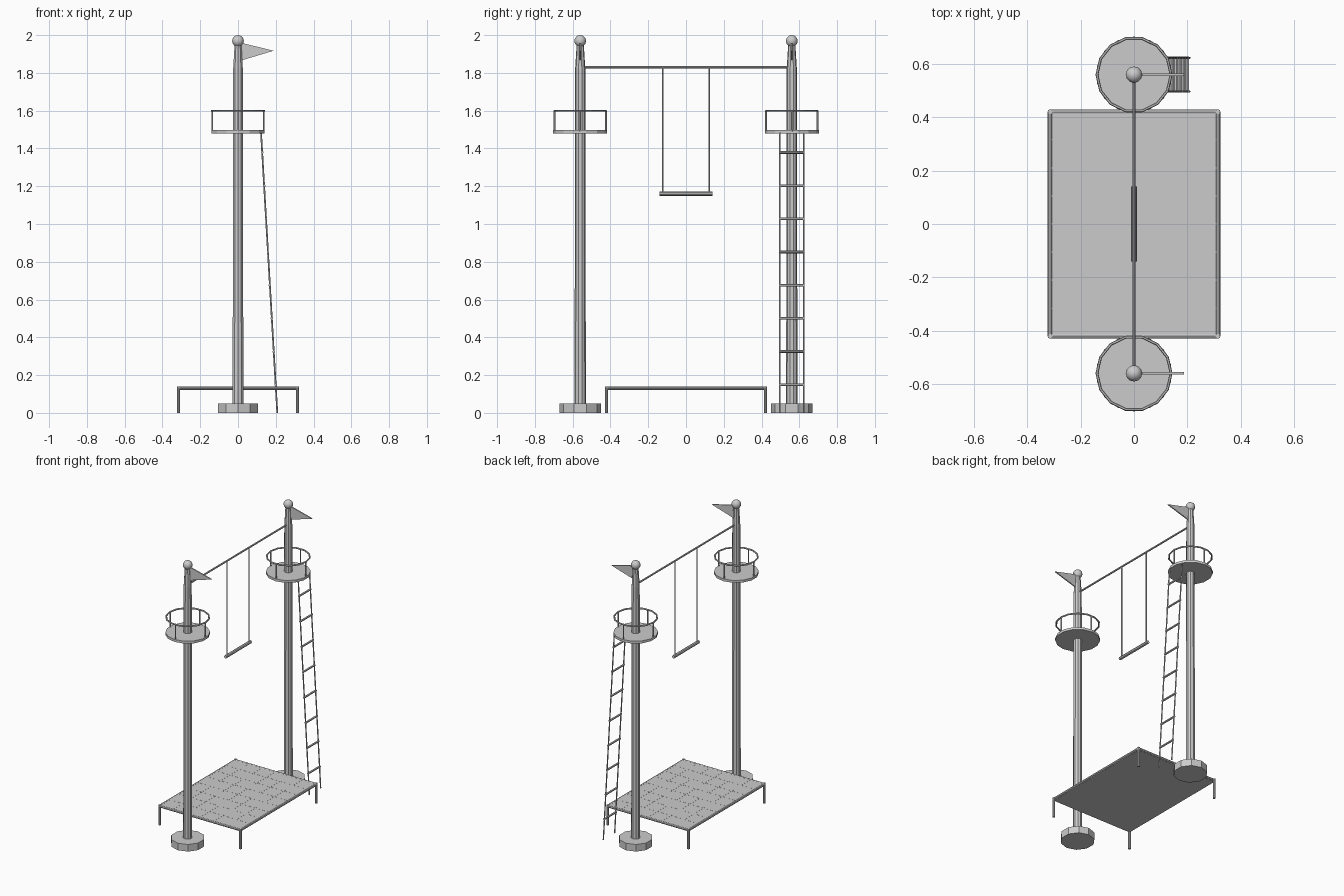
import bpy, math
from mathutils import Vector

if "Cube" in bpy.data.objects:
    bpy.data.objects.remove(bpy.data.objects["Cube"])

grey = bpy.data.materials.new("plain grey")
grey.diffuse_color = (0.6, 0.6, 0.6, 1)
grey.use_nodes = True
grey.node_tree.nodes["Principled BSDF"].inputs["Base Color"].default_value = grey.diffuse_color


def finish(name):
    ob = bpy.context.object
    ob.name = name
    ob.data.materials.append(grey)
    return ob


def cone(name, a, b, r1, r2, n=10):
    """Straight or tapered round bar from a to b."""
    a, b = Vector(a), Vector(b)
    d = b - a
    bpy.ops.mesh.primitive_cone_add(vertices=n, radius1=r1, radius2=r2, depth=d.length,
                                    location=(a + b) / 2)
    ob = finish(name)
    ob.rotation_euler = d.to_track_quat('Z', 'Y').to_euler() if d.xy.length > 1e-6 else (0, 0, 0)
    return ob


def rod(name, a, b, r, n=8):
    return cone(name, a, b, r, r, n)


def box(name, loc, size):
    bpy.ops.mesh.primitive_cube_add(size=1, location=loc)
    ob = finish(name)
    ob.scale = size
    return ob


# two masts with foot, lookout platform, rail, ball and pennant
for side, y in (("near", -0.56), ("far", 0.56)):
    rod(side + "_base", (0, y, 0), (0, y, 0.05), 0.11, 10)
    cone(side + "_pole", (0, y, 0.05), (0, y, 1.82), 0.030, 0.027, 10)
    cone(side + "_pole_tip", (0, y, 1.82), (0, y, 1.95), 0.027, 0.019, 10)
    bpy.ops.mesh.primitive_uv_sphere_add(segments=12, ring_count=8, radius=0.031,
                                         location=(0, y, 1.969))
    finish(side + "_ball")
    bpy.ops.object.shade_smooth_by_angle(angle=math.radians(40))
    rod(side + "_platform", (0, y, 1.48), (0, y, 1.497), 0.143, 14)
    bpy.ops.mesh.primitive_torus_add(major_segments=14, minor_segments=6, major_radius=0.139,
                                     minor_radius=0.0055, location=(0, y, 1.6))
    finish(side + "_guard_rail")
    for i in range(4):
        a = i * math.pi / 2
        px, py = 0.136 * math.cos(a), y + 0.136 * math.sin(a)
        rod(f"{side}_rail_post_{i}", (px, py, 1.49), (px, py, 1.6), 0.0045, 6)
    # triangular pennant, thin prism
    tri = [(0.015, 1.96), (0.015, 1.865), (0.188, 1.917)]
    verts = [(x, y + t, z) for t in (-0.004, 0.004) for x, z in tri]
    me = bpy.data.meshes.new(side + "_flag")
    me.from_pydata(verts, [], [(0, 1, 2), (5, 4, 3), (0, 3, 4, 1), (1, 4, 5, 2), (2, 5, 3, 0)])
    me.update()
    me.materials.append(grey)
    bpy.context.collection.objects.link(bpy.data.objects.new(side + "_flag", me))

# crossbar and trapeze
rod("crossbar", (0, -0.56, 1.83), (0, 0.56, 1.83), 0.006)
for s in (-1, 1):
    rod("trapeze_rope", (0, s * 0.122, 1.16), (0, s * 0.122, 1.83), 0.004, 6)
rod("trapeze_bar", (0, -0.14, 1.16), (0, 0.14, 1.16), 0.011)

# landing bed: mat, frame, legs, mesh strips
X, Y = 0.315, 0.421
box("mat", (0, 0, 0.13), (2 * X, 2 * Y, 0.016))
for s in (-1, 1):
    rod("frame_long", (s * X, -Y, 0.132), (s * X, Y, 0.132), 0.009)
    rod("frame_short", (-X, s * Y, 0.132), (X, s * Y, 0.132), 0.009)
    for t in (-1, 1):
        rod("bed_leg", (s * X, t * Y, 0), (s * X, t * Y, 0.141), 0.009)
for i in range(1, 6):
    box("strip_long", (-X + i * X / 3, 0, 0.138), (0.003, 2 * Y, 0.001))
for i in range(1, 8):
    box("strip_short", (0, -Y + i * Y / 4, 0.138), (2 * X, 0.003, 0.001))


# leaning ladder on the far mast
def lean(z):
    return 0.208 - 0.058 * z


for s in (-1, 1):
    y = 0.56 + s * 0.063
    rod("ladder_side", (lean(0), y, 0), (lean(1.485), y, 1.485), 0.0045, 6)
for i in range(8):
    z = 0.149 + i * 0.1757
    rod(f"ladder_rung_{i}", (lean(z), 0.493, z), (lean(z), 0.628, z), 0.007, 6)
